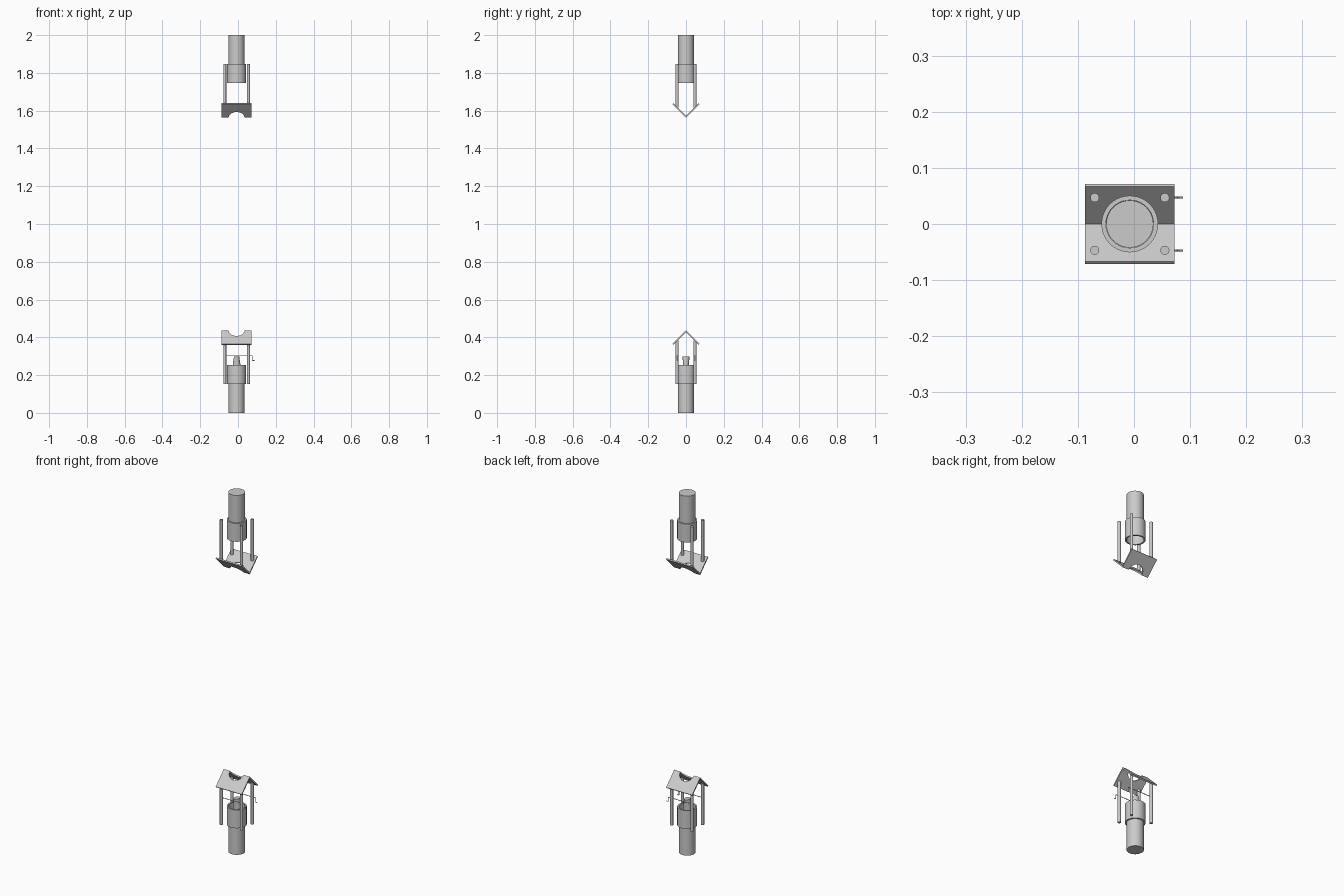
import bpy, bmesh, math

if "Cube" in bpy.data.objects:
    bpy.data.objects.remove(bpy.data.objects["Cube"])

CX = -0.0075      # axis of both lamp units
SEG = 40


def make(name, verts, faces, flip):
    """Create a mesh part; flip mirrors it into the upper unit."""
    me = bpy.data.meshes.new(name)
    pts = [(x + CX, y, 2 - z if flip else z) for x, y, z in verts]
    me.from_pydata(pts, [], faces)
    bm = bmesh.new()
    bm.from_mesh(me)
    bmesh.ops.recalc_face_normals(bm, faces=bm.faces)
    bm.to_mesh(me)
    bm.free()
    ob = bpy.data.objects.new(name, me)
    bpy.context.collection.objects.link(ob)
    bpy.ops.object.select_all(action='DESELECT')
    ob.select_set(True)
    bpy.context.view_layer.objects.active = ob
    bpy.ops.object.shade_smooth_by_angle(angle=math.radians(35))
    return ob


def loft(name, rings, flip, at=(0, 0), seg=SEG, closed=False):
    """Stack oval rings (rx, ry, z); closed joins last ring to first."""
    verts = [(at[0] + rx * math.cos(2 * math.pi * i / seg),
              at[1] + ry * math.sin(2 * math.pi * i / seg), z)
             for rx, ry, z in rings for i in range(seg)]
    n = len(rings)
    faces = []
    for r in range(n if closed else n - 1):
        a, b = r * seg, (r + 1) % n * seg
        for i in range(seg):
            j = (i + 1) % seg
            faces.append((a + i, a + j, b + j, b + i))
    if not closed:
        faces.append(tuple(range(seg)))
        faces.append(tuple(range((n - 1) * seg, n * seg)))
    return make(name, verts, faces, flip)


def roof_panel(name, side, flip):
    """Sloping plate with a half-round notch at the ridge."""
    w, length, r, t, s = 0.08, 0.101, 0.042, 0.007, math.sqrt(0.5)
    outline = [(-w, 0), (-w, length), (w, length), (w, 0)]
    outline += [(r * math.cos(math.pi * i / 20), r * math.sin(math.pi * i / 20))
                for i in range(21)]
    n = len(outline)
    verts = [(u, side * v * s, 0.437 - v * s) for u, v in outline]
    for u, v in outline:
        v = max(v, t)     # mitre along the ridge
        verts.append((u, side * (v - t) * s, 0.437 - (v + t) * s))
    faces = [tuple(range(n)), tuple(range(n, 2 * n))]
    faces += [(i, (i + 1) % n, n + (i + 1) % n, n + i) for i in range(n)]
    return make(name, verts, faces, flip)


for flip, unit in ((False, "lower"), (True, "upper")):
    # solid stem and open collar
    loft(unit + "_stem", [(0.042, 0.042, 0), (0.042, 0.042, 0.2)], flip)
    loft(unit + "_collar", [(0.0505, 0.0505, 0.152), (0.0505, 0.0505, 0.254),
                            (0.0425, 0.0425, 0.254), (0.0425, 0.0425, 0.152)],
         flip, closed=True)
    # four support rods
    for sx in (-1, 1):
        for sy in (-1, 1):
            loft(f"{unit}_rod", [(0.008, 0.008, 0.152), (0.008, 0.008, 0.382)],
                 flip, at=(sx * 0.0625, sy * 0.047), seg=20)
    # ridge plates
    for side in (-1, 1):
        roof_panel(f"{unit}_roof_panel", side, flip)

# nozzle inside the lower collar
loft("nozzle", [(0.02, 0.015, 0.2), (0.02, 0.015, 0.258),
                (0.014, 0.019, 0.298)], False, seg=24)

# two hooked wires running through the lower rods
for y in (-0.047, 0.047):
    cu = bpy.data.curves.new("hooked_wire", 'CURVE')
    cu.dimensions = '3D'
    cu.bevel_depth = 0.0018
    cu.bevel_resolution = 2
    cu.use_fill_caps = True
    path = [(-0.07, 0.302), (0.074, 0.302), (0.076, 0.3),
            (0.076, 0.279), (0.078, 0.277), (0.0875, 0.277)]
    sp = cu.splines.new('POLY')
    sp.points.add(len(path) - 1)
    for p, (x, z) in zip(sp.points, path):
        p.co = (x, y, z, 1)
    bpy.context.collection.objects.link(bpy.data.objects.new("hooked_wire", cu))
